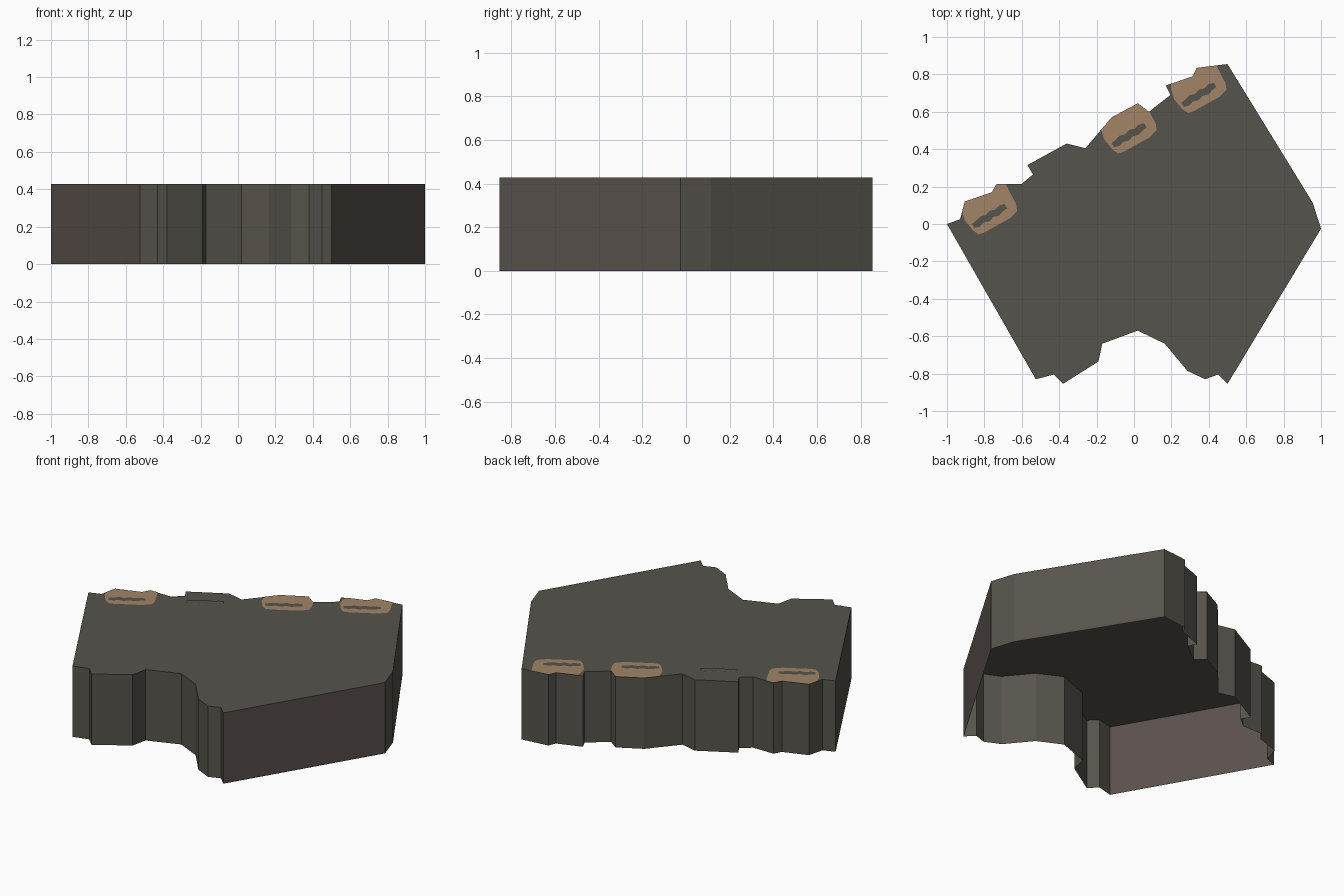
import bpy, bmesh
from mathutils import Vector

if "Cube" in bpy.data.objects:
    bpy.data.objects.remove(bpy.data.objects["Cube"])

H = 0.428

def material(name, rgb):
    m = bpy.data.materials.new(name)
    m.diffuse_color = (*rgb, 1)
    m.use_nodes = True
    m.node_tree.nodes["Principled BSDF"].inputs["Base Color"].default_value = m.diffuse_color
    return m

stone = material("dark stone", (0.094, 0.088, 0.072))
earth = material("brown stone", (0.100, 0.082, 0.074))
tan = material("tan patch", (0.36, 0.235, 0.135))

# Ragged outline of the slab, clockwise from the left corner
OUTLINE = [(-1, 0), (-.93, .025), (-.905, .12), (-.76, .17), (-.735, .215),
           (-.6, .215), (-.54, .265), (-.57, .315), (-.36, .43), (-.26, .405),
           (-.175, .505), (-.12, .57), (.02, .645), (.08, .6), (.195, .69),
           (.17, .74), (.315, .79), (.335, .835), (.5, .855), (.955, .115),
           (1, -.025), (.5, -.855), (.45, -.805), (.38, -.83), (.285, -.785),
           (.165, -.64), (.02, -.57), (-.17, -.64), (-.19, -.735),
           (-.38, -.855), (-.43, -.805), (-.525, -.83)]
OUTLINE.reverse()

# Convex border of the first patch, counterclockwise
PATCH = [(-.92, .07), (-.905, .02), (-.86, -.035), (-.83, -.055), (-.8, -.045),
         (-.665, .03), (-.625, .07), (-.63, .105), (-.74, .32), (-.92, .32)]
STEP = Vector((.373, .216))


def finish(bm, name, mats):
    me = bpy.data.meshes.new(name)
    bm.to_mesh(me)
    bm.free()
    for m in mats:
        me.materials.append(m)
    ob = bpy.data.objects.new(name, me)
    bpy.context.collection.objects.link(ob)
    return ob


def flat_face(bm, pts, z):
    return bm.faces.new([bm.verts.new((p[0], p[1], z)) for p in pts])


# Slab: top and side walls, open underneath
bm = bmesh.new()
flat_face(bm, OUTLINE, H)
top = list(bm.verts)
low = [bm.verts.new((v.co.x, v.co.y, 0)) for v in top]
for i in range(len(top)):
    j = (i + 1) % len(top)
    f = bm.faces.new((top[j], top[i], low[i], low[j]))
    f.normal_update()
    # the two long front walls are browner
    long_wall = (top[i].co - top[j].co).length > 0.9
    f.material_index = 1 if long_wall and f.normal.y < 0 else 0
finish(bm, "slab", [stone, earth])

for k in range(4):
    shift = STEP * k
    # Tan patch: the outline cut down to the patch border
    bm = bmesh.new()
    flat_face(bm, OUTLINE, H + 0.002)
    pts = [Vector(p) + shift for p in PATCH]
    for a, b in zip(pts, pts[1:] + pts[:1]):
        d = b - a
        bmesh.ops.bisect_plane(bm, geom=bm.verts[:] + bm.edges[:] + bm.faces[:],
                               dist=1e-6, plane_co=(a.x, a.y, H + 0.002),
                               plane_no=(d.y, -d.x, 0), clear_outer=True)
    finish(bm, f"patch_{k + 1}", [tan])

    # Jagged dark streak across the patch
    bm = bmesh.new()
    a, b = Vector((-.86, -.01)) + shift, Vector((-.685, .095)) + shift
    d = (b - a).normalized()
    n = Vector((-d.y, d.x))
    widths = [.014, .022, .014, .024, .015, .024, .016, .012]
    line = [a.lerp(b, i / 7) for i in range(8)]
    lower = [p - n * w for p, w in zip(line, widths)]
    upper = [p + n * w for p, w in zip(line, widths[::-1])]
    flat_face(bm, lower + upper[::-1], H + 0.004)
    finish(bm, f"streak_{k + 1}", [stone])
